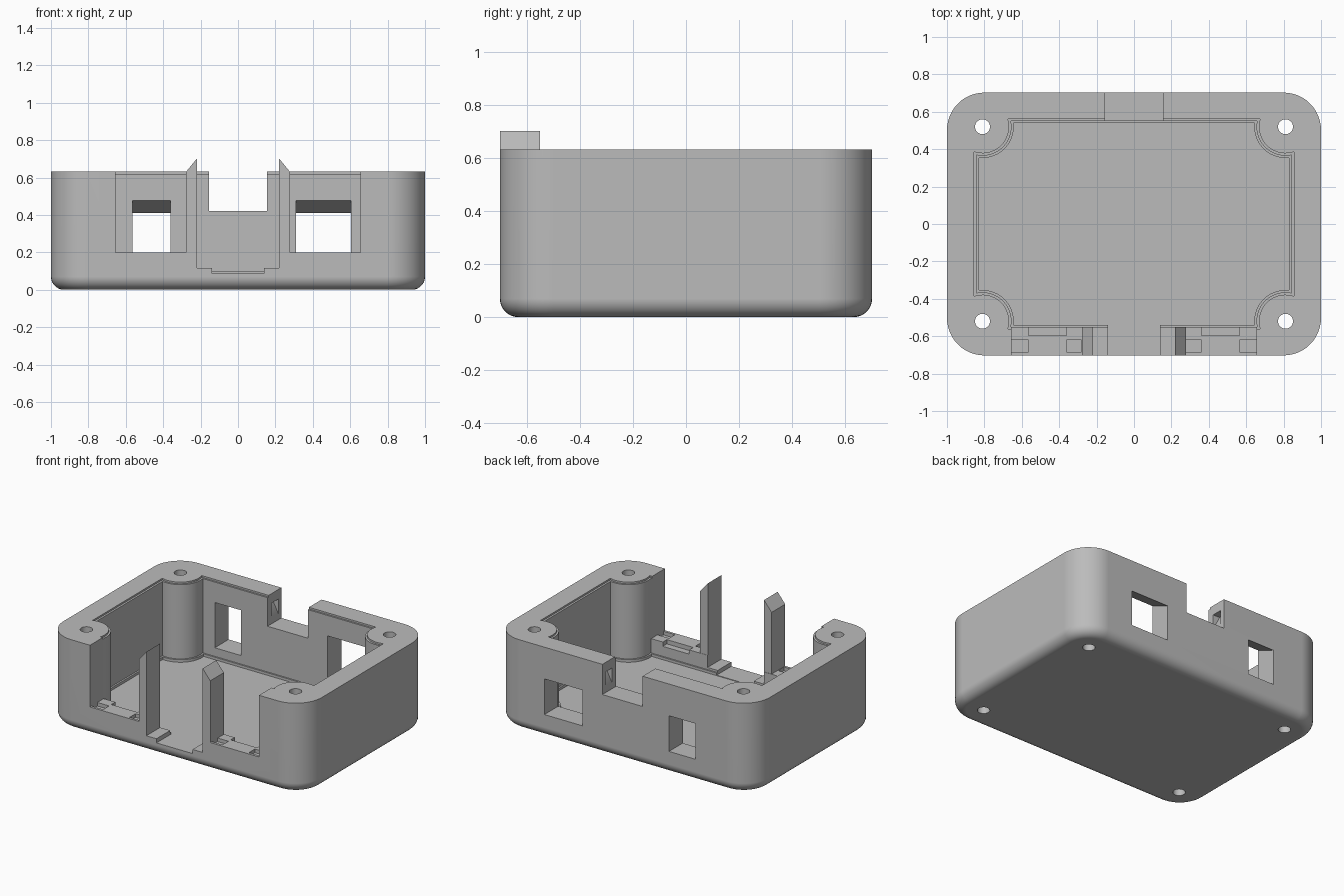
import bpy, bmesh, math
from mathutils import Vector

cube = bpy.data.objects.get("Cube")
if cube:
    bpy.data.objects.remove(cube, do_unlink=True)

grey = bpy.data.materials.new("plain grey")
grey.use_nodes = True
COLOUR = (0.5, 0.5, 0.5, 1)
grey.diffuse_color = COLOUR
grey.node_tree.nodes["Principled BSDF"].inputs["Base Color"].default_value = COLOUR

HX, HY, TOP = 1.0, 0.7025, 0.632
POST_X, POST_Y = 0.81, 0.52


def make_object(name, bm):
    bmesh.ops.recalc_face_normals(bm, faces=bm.faces)
    mesh = bpy.data.meshes.new(name)
    bm.to_mesh(mesh)
    bm.free()
    mesh.materials.append(grey)
    ob = bpy.data.objects.new(name, mesh)
    bpy.context.collection.objects.link(ob)
    return ob


def prism(name, points, axis, lo, hi):
    """Extrude a 2D outline along an axis from lo to hi."""
    place = {"x": lambda a, b, t: (t, a, b),
             "y": lambda a, b, t: (a, t, b),
             "z": lambda a, b, t: (a, b, t)}[axis]
    bm = bmesh.new()
    face = bm.faces.new([bm.verts.new(place(a, b, lo)) for a, b in points])
    ext = bmesh.ops.extrude_face_region(bm, geom=[face])
    verts = [g for g in ext["geom"] if isinstance(g, bmesh.types.BMVert)]
    bmesh.ops.translate(bm, verts=verts, vec=Vector(place(0, 0, hi - lo)))
    return make_object(name, bm)


def block(name, x0, x1, y0, y1, z0, z1):
    return prism(name, [(x0, y0), (x1, y0), (x1, y1), (x0, y1)], "z", z0, z1)


def cut(target, cutter):
    mod = target.modifiers.new("cut", "BOOLEAN")
    mod.operation, mod.solver, mod.object = "DIFFERENCE", "EXACT", cutter
    bpy.context.view_layer.objects.active = target
    bpy.ops.object.modifier_apply(modifier=mod.name)
    bpy.data.objects.remove(cutter, do_unlink=True)


def cavity_outline(hx, hy, r, steps=18):
    """Rectangle with a round screw post biting into each corner."""
    dx, dy = hx - POST_X, hy - POST_Y
    start = math.atan2(-math.sqrt(r * r - dx * dx), dx)
    end = math.atan2(dy, -math.sqrt(r * r - dy * dy)) - math.tau
    arc = []
    for i in range(steps + 1):
        a = start + (end - start) * i / steps
        arc.append((POST_X + r * math.cos(a), POST_Y + r * math.sin(a)))
    points = []
    for sx, sy in ((1, 1), (-1, 1), (-1, -1), (1, -1)):
        quarter = [(sx * x, sy * y) for x, y in arc]
        points += quarter if sx * sy > 0 else quarter[::-1]
    return points


# Outer shell: rounded corners, then a rounded bottom edge
bm = bmesh.new()
bmesh.ops.create_cube(bm, size=1)
for v in bm.verts:
    v.co = (v.co.x * 2 * HX, v.co.y * 2 * HY, (v.co.z + 0.5) * TOP)
upright = [e for e in bm.edges if abs(e.verts[0].co.z - e.verts[1].co.z) > 0.1]
bmesh.ops.bevel(bm, geom=upright, offset=0.2, segments=12, profile=0.5, affect="EDGES")
low = [e for e in bm.edges if all(v.co.z < 0.001 for v in e.verts)]
bmesh.ops.bevel(bm, geom=low, offset=0.07, segments=7, profile=0.5, affect="EDGES")
case = make_object("case_body", bm)

# Hollow interior with a shallow lip at the rim and a step at the floor
cut(case, prism("cavity", cavity_outline(0.842, 0.55, 0.155), "z", 0.1, 0.8))
cut(case, prism("rim_lip", cavity_outline(0.856, 0.562, 0.142), "z", 0.62, 0.8))
cut(case, prism("floor_recess", cavity_outline(0.83, 0.54, 0.167), "z", 0.082, 0.2))

# Screw holes
for sx in (-1, 1):
    for sy in (-1, 1):
        ring = [(sx * POST_X + 0.04 * math.cos(i * math.tau / 24),
                 sy * POST_Y + 0.04 * math.sin(i * math.tau / 24)) for i in range(24)]
        cut(case, prism("screw_hole", ring, "z", -0.1, 0.8))

# Front bays and the stepped centre slot
for s in (-1, 1):
    x0, x1 = sorted((s * 0.218, s * 0.655))
    cut(case, block("front_bay", x0, x1, -0.8, -0.5, 0.2, 0.8))
cut(case, block("centre_slot", -0.218, 0.218, -0.8, -0.5, 0.115, 0.8))
cut(case, block("centre_step", -0.14, 0.14, -0.8, -0.5, 0.086, 0.3))

# Shallow pockets in the sill of each bay
for a, b, c, d in ((-0.655, -0.565, -0.36, -0.28), (0.275, 0.36, 0.565, 0.655)):
    cut(case, block("sill_recess", b, c, -0.595, -0.5, 0.17, 0.3))
    for x0, x1 in ((a, b), (c, d)):
        cut(case, block("sill_pocket", x0, x1, -0.685, -0.62, 0.175, 0.3))

# Back windows with a sloping head
for x0, x1 in ((-0.565, -0.36), (0.31, 0.605)):
    side = [(0.5, 0.16), (0.8, 0.16), (0.8, 0.367), (0.5, 0.499)]
    cut(case, prism("back_window", side, "x", x0, x1))

# Back notch with a wedge-shaped catch pocket in each cheek
cut(case, block("back_notch", -0.156, 0.156, 0.5, 0.8, 0.42, 0.8))
for s in (-1, 1):
    wedge = [(s * 0.14, 0.46), (s * 0.156, 0.46), (s * 0.21, 0.565), (s * 0.14, 0.565)]
    cut(case, prism("catch_pocket", wedge, "y", 0.595, 0.67))

# Free-standing pillars with slanted tips
for s, name in ((1, "left_pillar"), (-1, "right_pillar")):
    shape = [(s * 0.218, 0.2), (s * 0.277, 0.2), (s * 0.277, TOP), (s * 0.218, 0.703)]
    prism(name, shape, "y", -HY, -0.552)

# Smooth rounded walls, crisp cut edges
bpy.ops.object.select_all(action="DESELECT")
case.select_set(True)
bpy.context.view_layer.objects.active = case
bpy.ops.object.shade_smooth_by_angle(angle=math.radians(30))
weighted = case.modifiers.new("even_shading", "WEIGHTED_NORMAL")
weighted.keep_sharp = True
